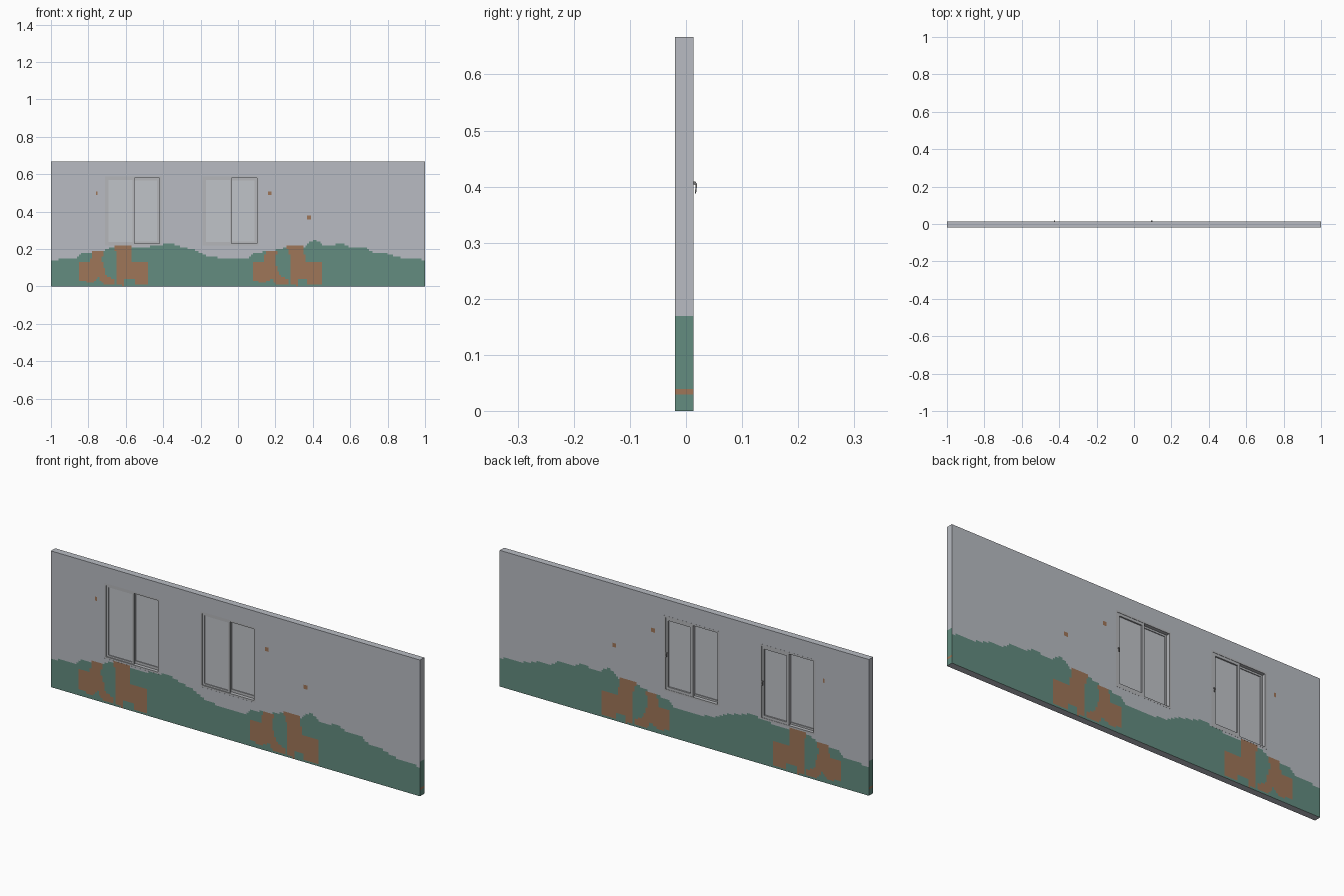
import bpy, bmesh
from mathutils import Vector

if "Cube" in bpy.data.objects:
    bpy.data.objects.remove(bpy.data.objects["Cube"])

def material(name, r, g, b):
    m = bpy.data.materials.new(name)
    m.diffuse_color = (r, g, b, 1)
    m.use_nodes = True
    m.node_tree.nodes["Principled BSDF"].inputs["Base Color"].default_value = m.diffuse_color
    return m

WALL = material("wall grey", 0.48, 0.50, 0.54)
GREEN = material("bush green", 0.125, 0.262, 0.215)
ORANGE = material("animal orange", 0.345, 0.18, 0.098)
FRAME = material("window frame grey", 0.46, 0.47, 0.49)
GLASS = material("glass grey", 0.53, 0.55, 0.58)
HANDLE = material("handle dark grey", 0.20, 0.20, 0.20)

NX, NZ, H = 200, 67, 0.667
Y0, Y1 = -0.02, 0.013
WINDOWS = (-0.71, -0.19)           # left edges of the openings
WW, WZ0, WZ1 = 0.30, 22, 59        # opening width, bottom and top row

# painted silhouettes: bush skyline and two animals
SKY = [(-1, .142), (-.86, .15), (-.83, .18), (-.72, .185), (-.68, .21), (-.5, .21),
       (-.42, .22), (-.37, .232), (-.31, .215), (-.25, .20), (-.21, .185), (-.17, .165),
       (-.08, .148), (.05, .148), (.09, .18), (.18, .19), (.24, .205), (.34, .205),
       (.37, .22), (.40, .248), (.43, .24), (.46, .215), (.51, .222), (.55, .232),
       (.60, .208), (.68, .208), (.73, .18), (.80, .175), (.86, .155), (.94, .15), (1, .142)]
SMALL = [(-.85, .13), (-.79, .13), (-.775, .185), (-.715, .185), (-.73, .15), (-.705, .06),
         (-.66, .035), (-.66, .008), (-.72, .008), (-.745, .045), (-.78, .02), (-.845, .03)]
TALL = [(-.665, .218), (-.575, .218), (-.565, .13), (-.48, .13), (-.475, .012), (-.55, .012),
        (-.55, .04), (-.61, .035), (-.61, .003), (-.65, .012), (-.65, .13), (-.645, .155)]
BUTTERFLIES = [(-.755, .497), (.168, .497), (.377, .37)]

def inside(poly, x, z):
    hit = False
    for (ax, az), (bx, bz) in zip(poly, poly[1:] + poly[:1]):
        if (az > z) != (bz > z) and x < ax + (z - az) * (bx - ax) / (bz - az):
            hit = not hit
    return hit

def skyline(x):
    for (ax, az), (bx, bz) in zip(SKY, SKY[1:]):
        if ax <= x <= bx:
            return az + (bz - az) * (x - ax) / (bx - ax)
    return 0.14

def paint(x, z):
    if any(inside(p, x - s, z) for p in (SMALL, TALL) for s in (0, 0.925)):
        return 2
    if any(abs(x - a) < 0.01 and abs(z - b) < 0.01 for a, b in BUTTERFLIES):
        return 2
    return 1 if z < skyline(x) else 0

HOLES = [round((x + 1) * 100) for x in WINDOWS]

def solid(i, j):
    if not (0 <= i < NX and 0 <= j < NZ):
        return False
    return not (WZ0 <= j < WZ1 and any(a <= i < a + 30 for a in HOLES))

def build_wall():
    bm = bmesh.new()
    cache = {}

    def vert(i, j, k):
        key = (i, j, k)
        if key not in cache:
            cache[key] = bm.verts.new((-1 + i * 2 / NX, (Y0, Y1)[k], j * H / NZ))
        return cache[key]

    def face(mat, *keys):
        bm.faces.new([vert(*k) for k in keys]).material_index = mat

    for i in range(NX):
        for j in range(NZ):
            if not solid(i, j):
                continue
            z = (j + .5) * H / NZ
            m = paint(-1 + (i + .5) * 2 / NX, z)
            face(m, (i, j, 0), (i+1, j, 0), (i+1, j+1, 0), (i, j+1, 0))
            face(m, (i, j, 1), (i, j+1, 1), (i+1, j+1, 1), (i+1, j, 1))
            # end faces carry the green band with an orange stripe
            end = 0 if z > 0.172 or 0 < i < NX - 1 else (2 if j == 3 else 1)
            if not solid(i - 1, j):
                face(end, (i, j, 0), (i, j+1, 0), (i, j+1, 1), (i, j, 1))
            if not solid(i + 1, j):
                face(end, (i+1, j, 0), (i+1, j, 1), (i+1, j+1, 1), (i+1, j+1, 0))
            if not solid(i, j - 1):
                face(0, (i, j, 0), (i, j, 1), (i+1, j, 1), (i+1, j, 0))
            if not solid(i, j + 1):
                face(0, (i, j+1, 0), (i+1, j+1, 0), (i+1, j+1, 1), (i, j+1, 1))
    finish(bm, "wall", WALL, GREEN, ORANGE)

def finish(bm, name, *mats):
    me = bpy.data.meshes.new(name)
    bm.to_mesh(me)
    bm.free()
    for m in mats:
        me.materials.append(m)
    ob = bpy.data.objects.new(name, me)
    bpy.context.collection.objects.link(ob)
    return ob

def add_box(bm, x0, x1, y0, y1, z0, z1):
    vs = bmesh.ops.create_cube(bm, size=1)["verts"]
    for v in vs:
        v.co = Vector(((x0 + x1) / 2 + v.co.x * (x1 - x0),
                       (y0 + y1) / 2 + v.co.y * (y1 - y0),
                       (z0 + z1) / 2 + v.co.z * (z1 - z0)))

def box(name, mat, *dims):
    bm = bmesh.new()
    add_box(bm, *dims)
    finish(bm, name, mat)

def ring(name, mat, x0, x1, y0, y1, z0, z1, w):
    bm = bmesh.new()
    add_box(bm, x0, x0 + w, y0, y1, z0, z1)
    add_box(bm, x1 - w, x1, y0, y1, z0, z1)
    add_box(bm, x0 + w, x1 - w, y0, y1, z0, z0 + w)
    add_box(bm, x0 + w, x1 - w, y0, y1, z1 - w, z1)
    finish(bm, name, mat)

def handle(name, x, z):
    # hooked side profile extruded along x
    prof = [(.012, .011), (.017, .011), (.02, .006), (.018, -.01), (.016, -.01),
            (.017, .005), (.012, .006)]
    bm = bmesh.new()
    f = bm.faces.new([bm.verts.new((x - .003, y, z + dz)) for y, dz in prof])
    ext = bmesh.ops.extrude_face_region(bm, geom=[f])["geom"]
    bmesh.ops.translate(bm, vec=(.006, 0, 0),
                        verts=[g for g in ext if isinstance(g, bmesh.types.BMVert)])
    bmesh.ops.recalc_face_normals(bm, faces=bm.faces)
    finish(bm, name, HANDLE)

build_wall()

# sliding windows: outer frame, fixed pane, sliding sash, handle
for n, x in enumerate(WINDOWS, 1):
    z0, z1 = WZ0 * H / NZ, WZ1 * H / NZ
    r = x + WW
    ring(f"window_{n}_frame", FRAME, x, r, -.0195, .0135, z0, z1, .009)
    a, b, c, d = x + .009, r - .009, z0 + .009, z1 - .009
    mid = (x + r) / 2
    ring(f"window_{n}_fixed_sash", FRAME, a, mid + .006, -.015, -.004, c, d, .009)
    box(f"window_{n}_fixed_glass", GLASS, a + .009, mid - .003, -.011, -.008, c + .009, d - .009)
    ring(f"window_{n}_sliding_sash", FRAME, mid - .006, b, -.002, .012, c, d, .013)
    box(f"window_{n}_sliding_glass", GLASS, mid + .007, b - .013, .002, .005, c + .013, d - .013)
    handle(f"window_{n}_handle", b - .006, .398)
